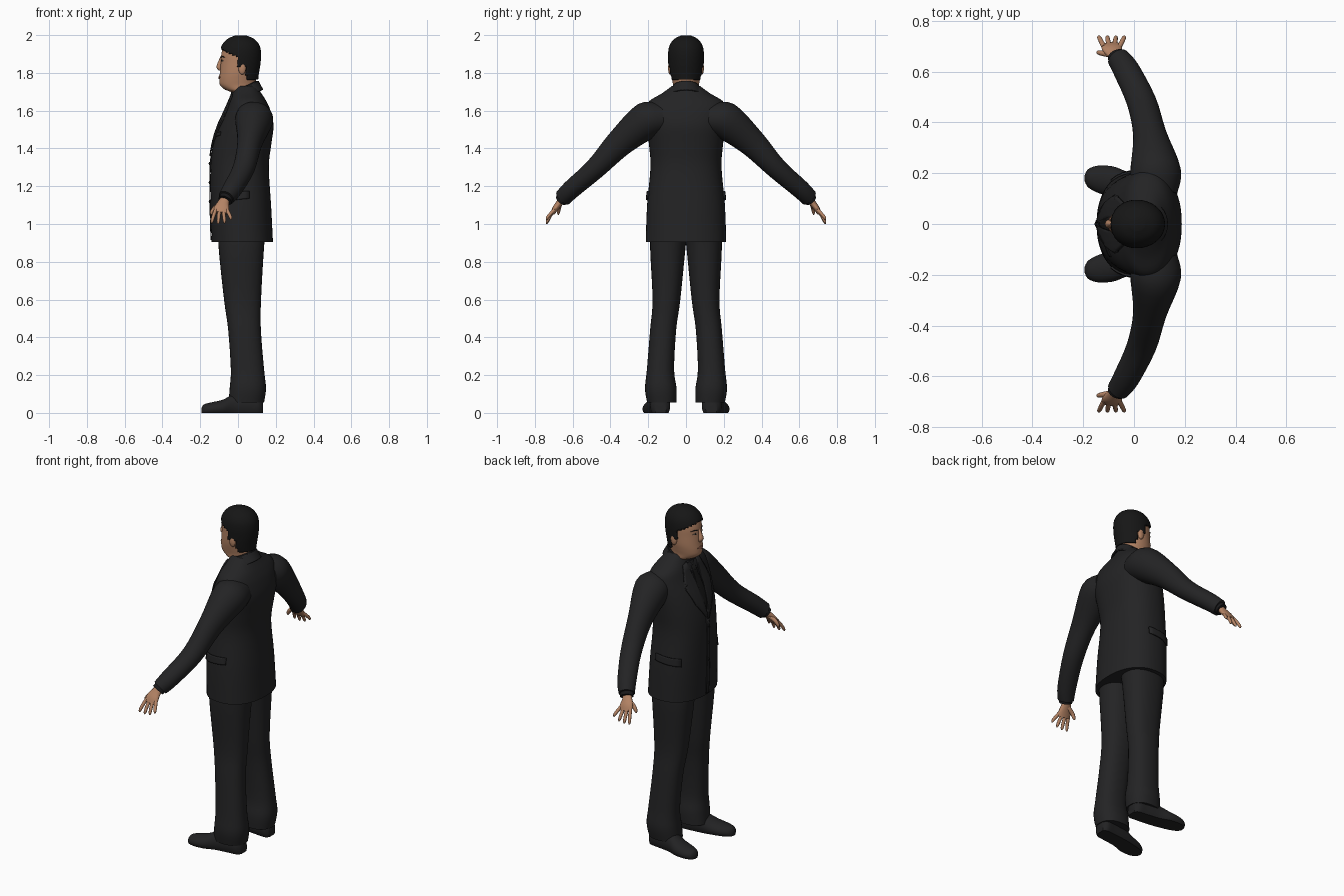
import bpy, bmesh, math
from mathutils import Vector as V
from mathutils.bvhtree import BVHTree

cube = bpy.data.objects.get("Cube")
if cube:
    bpy.data.objects.remove(cube)


def material(name, *rgb):
    m = bpy.data.materials.new(name)
    m.use_nodes = True
    m.diffuse_color = (*rgb, 1)
    bsdf = m.node_tree.nodes["Principled BSDF"]
    bsdf.inputs["Base Color"].default_value = (*rgb, 1)
    bsdf.inputs["Roughness"].default_value = 0.8
    return m


SUIT = material("charcoal cloth", .017, .017, .018)
SHIRT = material("black shirt", .009, .009, .01)
HAIR = material("black hair", .008, .008, .008)
SHOE = material("dark leather", .016, .016, .017)
SKIN = material("warm skin", .46, .23, .13)
LIP = material("lip", .32, .13, .08)
EYE = material("eye", .3, .24, .2)
made = []


def finish(name, bm, mat, solid=0, pair=False, offset=-1):
    """Turn a bmesh into one object, or a right and left pair across y = 0."""
    for side in (["right_", "left_"] if pair else [""]):
        if side == "left_":
            for v in bm.verts:
                v.co.y *= -1
            bmesh.ops.reverse_faces(bm, faces=bm.faces)
        me = bpy.data.meshes.new(side + name)
        bm.to_mesh(me)
        me.materials.append(mat)
        ob = bpy.data.objects.new(side + name, me)
        bpy.context.collection.objects.link(ob)
        if solid:
            mod = ob.modifiers.new("thickness", "SOLIDIFY")
            mod.thickness, mod.offset = solid, offset
        made.append(ob)
    bm.free()


def spline(keys, steps):
    """Smooth interpolation of rings, each a tuple of vectors."""
    out = []
    for i in range(len(keys) - 1):
        a, b, c, d = (keys[min(max(i + k, 0), len(keys) - 1)] for k in (-1, 0, 1, 2))
        for s in range(steps):
            t = s / steps
            out.append([q + ((r - p) * t + (2*p - 5*q + 4*r - w) * t**2
                             + (3*q - p - 3*r + w) * t**3) / 2
                        for p, q, r, w in zip(a, b, c, d)])
    return out + [keys[-1]]


def loft(keys, n=32, steps=4, power=2, cap=True):
    """Skin rings given as (centre, half axis, other half axis)."""
    bm = bmesh.new()
    rings = []
    for c, u, v in spline(keys, steps):
        ring = []
        for k in range(n):
            a = math.tau * k / n
            cu, sv = (math.copysign(abs(f) ** (2 / power), f) for f in (math.cos(a), math.sin(a)))
            ring.append(bm.verts.new(c + u * cu + v * sv))
        rings.append(ring)
    for a, b in zip(rings, rings[1:]):
        for k in range(n):
            bm.faces.new((a[k], a[(k + 1) % n], b[(k + 1) % n], b[k]))
    if cap:
        bm.faces.new(rings[0][::-1])
        bm.faces.new(rings[-1])
    bmesh.ops.recalc_face_normals(bm, faces=bm.faces)
    return bm


def upright(rows):
    """Level rings from (z, front x, back x, low y, high y)."""
    return [(V(((a + b) / 2, (c + d) / 2, z)), V(((b - a) / 2, 0, 0)), V((0, (d - c) / 2, 0)))
            for z, a, b, c, d in rows]


def tube(rows):
    """Rings square to a path of (x, y, z, half width, half thickness)."""
    pts = [V(r[:3]) for r in rows]
    out = []
    for i, r in enumerate(rows):
        t = (pts[min(i + 1, len(pts) - 1)] - pts[max(i - 1, 0)]).normalized()
        u = (V((1, 0, 0)) - t * t.x).normalized()
        out.append((pts[i], u * r[3], t.cross(u) * r[4]))
    return out


def ball(name, centre, size, mat, pair=False):
    bm = bmesh.new()
    bmesh.ops.create_uvsphere(bm, u_segments=16, v_segments=10, radius=1)
    bmesh.ops.scale(bm, vec=size, verts=bm.verts)
    bmesh.ops.translate(bm, vec=centre, verts=bm.verts)
    finish(name, bm, mat, pair=pair)


def plate(name, outline, tree, mat, pair=False, side=False, lift=.002, thick=.004):
    """Lay a thin cut-out on a body, from the face side or from the flank."""
    bm = bmesh.new()
    bm.faces.new([bm.verts.new((a, 1, b) if side else (-1, a, b)) for a, b in outline])
    bmesh.ops.triangulate(bm, faces=bm.faces)
    bmesh.ops.subdivide_edges(bm, edges=bm.edges, cuts=5, use_grid_fill=True)
    ray = V((0, -1, 0)) if side else V((1, 0, 0))
    missed = []
    for v in bm.verts:
        hit = tree.ray_cast(v.co, ray)[0]
        if hit:
            v.co = hit - ray * lift
        else:
            missed.append(v)
    bmesh.ops.delete(bm, geom=missed, context="VERTS")
    finish(name, bm, mat, solid=thick, pair=pair, offset=0)


# Jacket body
body = [(.905, -.14, .185, .213), (1.1, -.146, .175, .206), (1.3, -.146, .163, .188),
        (1.42, -.132, .176, .196), (1.52, -.103, .188, .208), (1.6, -.066, .172, .212),
        (1.65, -.045, .15, .195), (1.69, -.03, .125, .13), (1.73, -.015, .1, .075)]
jacket = loft(upright([(z, a, b, -w, w) for z, a, b, w in body]), n=48, power=2.3)
cloth = BVHTree.FromBMesh(jacket)
finish("jacket", jacket, SUIT)

# Sleeves and cuffs
finish("sleeve", loft(tube([(.085, .12, 1.56, .085, .08), (.085, .205, 1.55, .1, .098),
                            (.062, .35, 1.43, .066, .074), (.03, .48, 1.294, .058, .056),
                            (-.03, .605, 1.185, .052, .05), (-.062, .652, 1.138, .044, .046)])),
       SUIT, pair=True)
finish("shirt_cuff", loft(tube([(-.055, .64, 1.15, .038, .036), (-.069, .662, 1.125, .037, .033)])),
       SHIRT, pair=True)

# Hands
finish("palm", loft(tube([(-.06, .645, 1.145, .024, .02), (-.076, .667, 1.115, .029, .018),
                          (-.086, .69, 1.085, .04, .016), (-.09, .705, 1.058, .038, .012)]),
                    n=20), SKIN, pair=True)
for i, finger in enumerate(["index", "middle", "ring", "little"]):
    x, drop = -.118 + .02 * i, (.004, 0, .004, .022)[i]
    spread = (i - 1.5) * .008
    finish(finger + "_finger", loft(tube([
        (x, .697, 1.075, .01, .01), (x + spread, .72, 1.04 + drop / 2, .0095, .009),
        (x + spread * 1.6, .734, 1.012 + drop, .008, .008),
        (x + spread * 1.8, .738, 1.0 + drop, .003, .003)]), n=10), SKIN, pair=True)
finish("thumb", loft(tube([(-.09, .668, 1.105, .014, .013), (-.122, .672, 1.085, .012, .011),
                           (-.138, .675, 1.064, .01, .009), (-.143, .676, 1.05, .004, .004)]),
                     n=10), SKIN, pair=True)

# Trousers
finish("trouser_leg", loft(upright([
    (.98, -.1, .15, -.01, .18), (.88, -.103, .138, .002, .19), (.6, -.074, .122, .03, .177),
    (.44, -.052, .121, .052, .19), (.23, -.038, .138, .063, .207), (.13, -.044, .148, .05, .217),
    (.055, -.05, .138, .05, .206)]), power=2.3), SUIT, pair=True)

# Shoes: rounded tops flattened against the ground
shoe = [(-.194, .025, .18, .012), (-.18, .045, .18, .036), (-.14, .056, .176, .054),
        (-.08, .07, .166, .06), (-.02, .1, .15, .054), (.06, .11, .14, .052),
        (.11, .1, .135, .05), (.132, .07, .134, .03)]
upper = loft([(V((x, y, h * .35)), V((0, w, 0)), V((0, 0, h * .65))) for x, h, y, w in shoe])
for v in upper.verts:
    v.co.z = max(v.co.z, 0)
finish("shoe", upper, SHOE, pair=True)

# Head and neck
skull = [(1.62, -.015, .09, .06), (1.69, -.03, .092, .066), (1.712, -.07, .093, .067),
         (1.735, -.095, .094, .068), (1.765, -.099, .096, .074), (1.8, -.096, .1, .08),
         (1.85, -.092, .108, .083), (1.9, -.088, .111, .084), (1.94, -.076, .104, .077),
         (1.97, -.05, .08, .056), (1.988, -.012, .04, .022)]
head = loft(upright([(z, a, b, -w, w) for z, a, b, w in skull]), n=64, steps=6)
face = BVHTree.FromBMesh(head)
hair = head.copy()
finish("head", head, SKIN)


# Hair: an outer shell trimmed along the hairline
def is_hair(p):
    return (p.z > 1.925 - (p.x + .08) * .55 or p.x > 0 and p.z > 1.835
            or p.x > .042 and p.z > 1.765)


hair.normal_update()
bald = [f for f in hair.faces if not is_hair(f.calc_center_median())]
for v, shift in [(v, v.normal * .011) for v in hair.verts]:
    v.co += shift
bmesh.ops.delete(hair, geom=bald, context="FACES")
finish("hair", hair, HAIR, solid=.012)

# Face features
finish("nose", loft(tube([(-.082, 0, 1.885, .01, .008), (-.094, 0, 1.86, .01, .01),
                          (-.1, 0, 1.83, .014, .017), (-.094, 0, 1.815, .008, .014)]), n=16), SKIN)
ball("ear", (.022, .084, 1.825), (.02, .011, .034), SKIN, pair=True)
plate("eye", [(.02, 1.864), (.032, 1.87), (.046, 1.864), (.032, 1.859)], face, EYE, True, thick=.002)
plate("iris", [(.028, 1.864), (.033, 1.87), (.038, 1.864), (.033, 1.859)], face, HAIR, True,
      lift=.003, thick=.002)
plate("eyebrow", [(.014, 1.882), (.036, 1.89), (.056, 1.881), (.036, 1.884)], face, HAIR, True)
plate("lips", [(-.027, 1.777), (-.008, 1.785), (.008, 1.785), (.027, 1.777), (0, 1.768)], face, LIP)


# Collars: tilted bands around the neck
def collar(name, mat, grow, rows):
    keys = [(V((x, 0, z)), V((r + grow, 0, tilt)), V((0, r + grow, 0))) for x, z, r, tilt in rows]
    finish(name, loft(keys, cap=False), mat, solid=.008)


collar("jacket_collar", SUIT, .012, [(.037, 1.672, .085, .04), (.036, 1.7, .07, .04),
                                     (.036, 1.722, .061, .036)])
collar("shirt_collar", SHIRT, .004, [(.033, 1.67, .068, .03), (.032, 1.728, .066, .03)])

# Shirt front, tie and lapels
plate("shirt_front", [(-.065, 1.68), (.065, 1.68), (0, 1.4)], cloth, SHIRT)
plate("tie", [(-.016, 1.66), (.016, 1.66), (.026, 1.5), (0, 1.41), (-.026, 1.5)], cloth, HAIR, lift=.005)
plate("lapel", [(.045, 1.69), (.075, 1.68), (.105, 1.6), (.085, 1.585), (.115, 1.565),
                (.075, 1.46), (.004, 1.36), (.004, 1.4)], cloth, SUIT, True, lift=.006, thick=.008)

# Jacket fastening, pockets and buttons
plate("front_edge", [(-.012, 1.38), (.012, 1.38), (.014, .915), (-.012, .915)], cloth, SUIT, lift=.003)
plate("breast_pocket", [(-.13, 1.49), (-.07, 1.48), (-.07, 1.46), (-.13, 1.47)], cloth, SUIT, lift=.003)
plate("pocket_flap", [(-.09, 1.165), (.06, 1.175), (.06, 1.135), (-.09, 1.12)], cloth, SUIT,
      True, side=True, lift=.005, thick=.008)
for i, z in enumerate((1.32, 1.22, 1.12)):
    ball(f"button_{i + 1}", (-.15, 0, z), (.005, .009, .009), SHIRT)

# Smooth shading with crisp creases
for ob in made:
    ob.select_set(True)
bpy.context.view_layer.objects.active = made[0]
bpy.ops.object.shade_smooth_by_angle(angle=math.radians(40))
